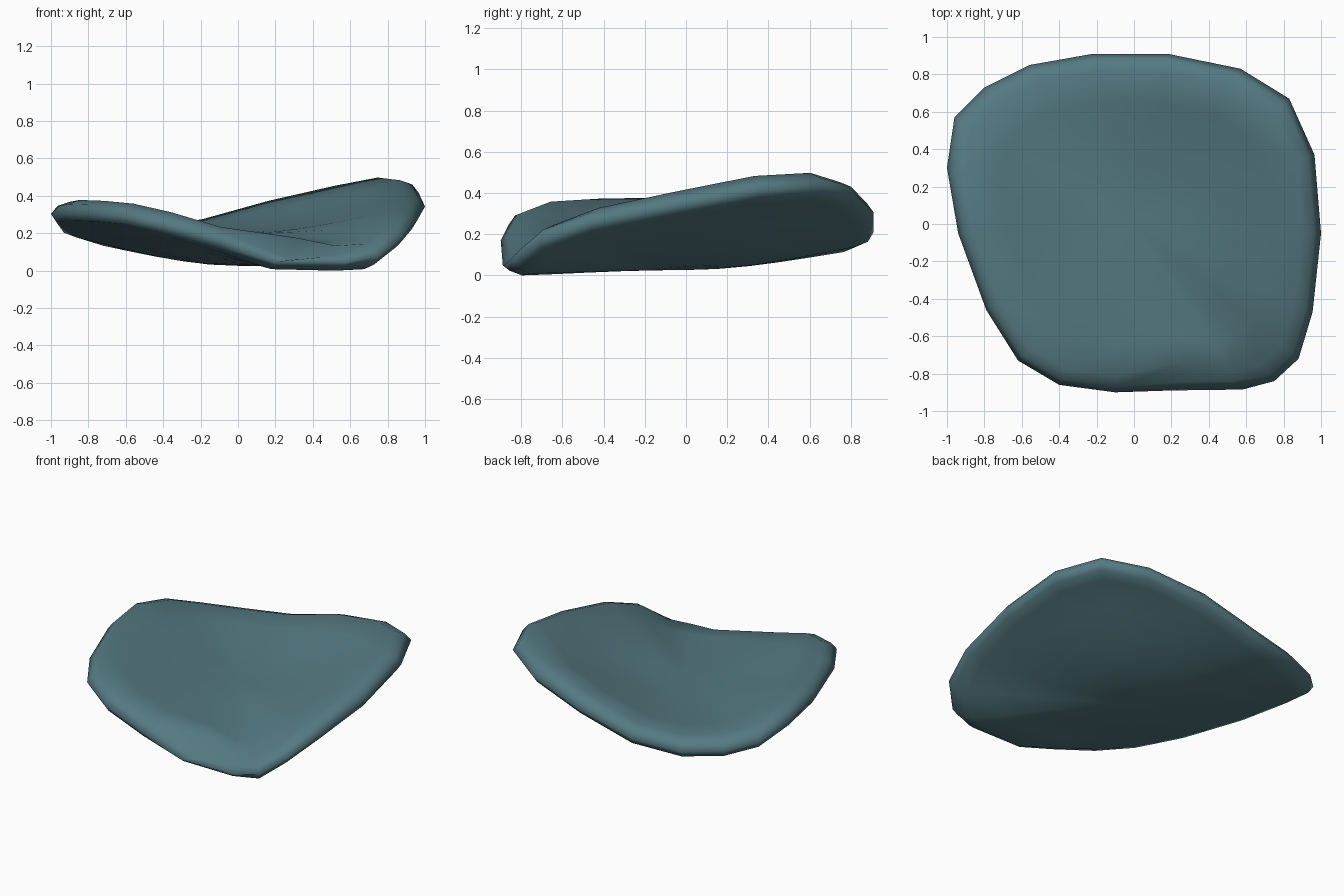
import bpy, bmesh

if "Cube" in bpy.data.objects:
    bpy.data.objects.remove(bpy.data.objects["Cube"])

# Outline seen from above (x, y) with the height of the upper rim
RIM = [(-1, .3, .37), (-.96, .57, .315), (-.8, .73, .27), (-.56, .85, .25), (-.22, .91, .275),
       (.18, .91, .375), (.57, .83, .455), (.83, .67, .5), (.965, .37, .485), (1, -.05, .41),
       (.955, -.47, .33), (.88, -.72, .245), (.75, -.84, .145), (.58, -.885, .135), (.2, -.89, .185),
       (-.1, -.9, .235), (-.4, -.86, .315), (-.62, -.73, .36), (-.79, -.46, .375), (-.94, -.05, .38)]
N = len(RIM)
TOP_MID, BOTTOM_MID, THICK = .2, .028, .135
NOTCH = 14  # rim point where the upper layer is pinched inwards

bm = bmesh.new()


def ring(height, scale):
    return [bm.verts.new((x * scale, y * scale, height(h))) for x, y, h in RIM]


def dish(mid, drop, t):
    # height on a curved ray from the middle to the rim, level in the middle
    return lambda h: mid + (h - drop - mid) * t * t * (1.6 - .6 * t)


rings = [ring(dish(TOP_MID, 0, t), .9 * t) for t in (.2, .4, .6, .8, 1)]
rings += [ring(lambda h: h - .022, .965),
          ring(lambda h: h - .065, 1),
          ring(lambda h: h - .11, .97)]
rings += [ring(dish(BOTTOM_MID, THICK, t), .9 * t) for t in (1, .8, .6, .4, .2)]

# Pinched notch in the front edge, with a low lip below it
rings[3][NOTCH].co = (.22, -.62, .19)
rings[4][NOTCH].co = (.3, -.73, .18)
rings[5][NOTCH].co = (.28, -.845, .06)
rings[6][NOTCH].co.z = .05
rings[7][NOTCH].co.z = .03
rings[8][NOTCH].co.z = .01
rings[5][NOTCH - 1].co = (.51, -.84, .08)
rings[6][NOTCH - 1].co.z = .05
rings[8][NOTCH - 1].co.z = .002

for a, b in zip(rings, rings[1:]):
    for i in range(N):
        j = (i + 1) % N
        bm.faces.new((a[i], a[j], b[j], b[i]))
for loop, z in ((rings[0], TOP_MID), (rings[-1], BOTTOM_MID)):
    c = bm.verts.new((0, 0, z))
    for i in range(N):
        bm.faces.new((c, loop[i], loop[(i + 1) % N]))
bmesh.ops.recalc_face_normals(bm, faces=bm.faces)

# Rest on the ground
low = min(v.co.z for v in bm.verts)
for v in bm.verts:
    v.co.z -= low
for f in bm.faces:
    f.smooth = True

mesh = bpy.data.meshes.new("curved_pad")
bm.to_mesh(mesh)
bm.free()
pad = bpy.data.objects.new("curved_pad", mesh)
bpy.context.collection.objects.link(pad)

mat = bpy.data.materials.new("teal")
mat.diffuse_color = (.09, .19, .22, 1)
mat.use_nodes = True
mat.node_tree.nodes["Principled BSDF"].inputs["Base Color"].default_value = mat.diffuse_color
mesh.materials.append(mat)
